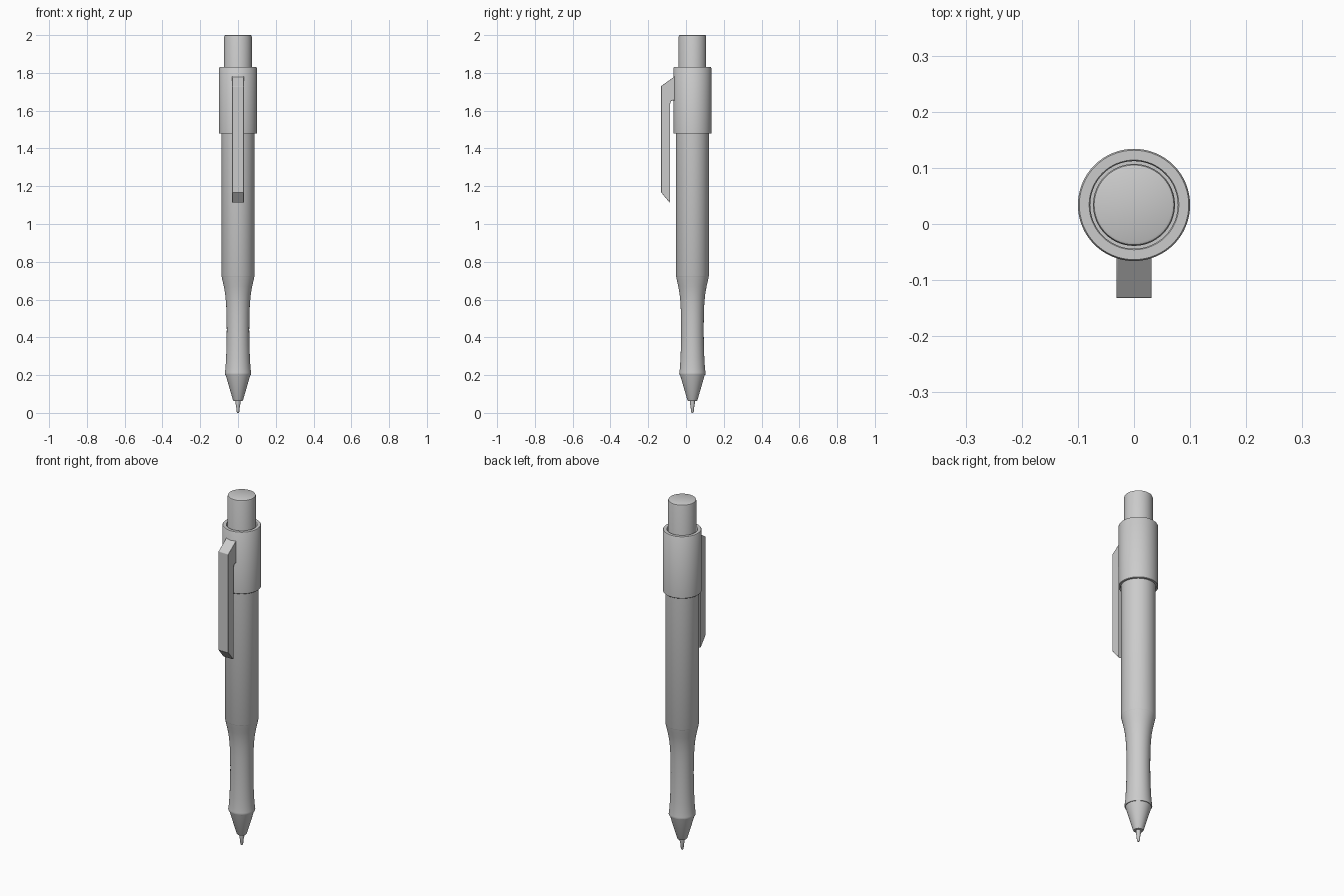
import bpy, bmesh, math

if "Cube" in bpy.data.objects:
    bpy.data.objects.remove(bpy.data.objects["Cube"])

AXIS_Y = 0.034   # pen axis, offset because the clip sticks out in front


def finish(name, bm, angle=35):
    bmesh.ops.recalc_face_normals(bm, faces=bm.faces)
    me = bpy.data.meshes.new(name)
    bm.to_mesh(me)
    bm.free()
    ob = bpy.data.objects.new(name, me)
    bpy.context.collection.objects.link(ob)
    bpy.ops.object.select_all(action='DESELECT')
    ob.select_set(True)
    bpy.context.view_layer.objects.active = ob
    bpy.ops.object.shade_smooth_by_angle(angle=math.radians(angle))
    return ob


def lathe(name, profile, closed=False, n=64):
    """Revolve (radius, z) points round the pen axis."""
    bm = bmesh.new()
    rings = []
    for r, z in profile:
        rings.append([bm.verts.new((r * math.cos(2 * math.pi * i / n),
                                    AXIS_Y + r * math.sin(2 * math.pi * i / n), z))
                      for i in range(n)])
    pairs = list(zip(rings, rings[1:]))
    if closed:
        pairs.append((rings[-1], rings[0]))
    else:
        bm.faces.new(rings[0])
        bm.faces.new(rings[-1])
    for a, b in pairs:
        for i in range(n):
            j = (i + 1) % n
            bm.faces.new((a[i], a[j], b[j], b[i]))
    return finish(name, bm)


# Writing point and nose cone
lathe("writing_point", [(0.004, 0), (0.007, 0.006), (0.010, 0.035), (0.013, 0.05), (0.013, 0.09)])
lathe("nose_cone", [(0.020, 0.063), (0.024, 0.064), (0.027, 0.069), (0.066, 0.203), (0.060, 0.206)])

# Waisted grip
lathe("grip", [(0.064, 0.2), (0.068, 0.201), (0.070, 0.206), (0.069, 0.214), (0.066, 0.24),
               (0.063, 0.29), (0.0605, 0.36), (0.0595, 0.44), (0.0605, 0.52), (0.063, 0.58),
               (0.068, 0.63), (0.075, 0.67), (0.082, 0.70), (0.086, 0.72)])

# Main barrel
lathe("barrel", [(0.086, 0.72), (0.0875, 0.724), (0.0875, 1.55)])

# Upper sleeve with a bore for the button
lathe("sleeve", [(0.089, 1.478), (0.0985, 1.478), (0.1, 1.48), (0.1, 1.826), (0.0975, 1.83),
                 (0.080, 1.83), (0.078, 1.827), (0.078, 1.54), (0.089, 1.54)], closed=True)

# Push button
lathe("push_button", [(0.073, 1.5), (0.073, 1.992), (0.071, 1.998), (0.067, 2.0)])

# Pocket clip: side profile (y, z) extruded across x with softened edges
clip_profile = [(-0.055, 1.785), (-0.132, 1.73), (-0.132, 1.168), (-0.087, 1.113),
                (-0.084, 1.13), (-0.084, 1.635), (-0.080, 1.65), (-0.070, 1.655), (-0.055, 1.655)]
bm = bmesh.new()
face = bm.faces.new([bm.verts.new((-0.0315, y, z)) for y, z in clip_profile])
ext = bmesh.ops.extrude_face_region(bm, geom=[face])
bmesh.ops.translate(bm, vec=(0.063, 0, 0),
                    verts=[v for v in ext["geom"] if isinstance(v, bmesh.types.BMVert)])
clip = finish("pocket_clip", bm, 30)
bevel = clip.modifiers.new("soft_edges", 'BEVEL')
bevel.width = 0.002
bevel.segments = 2
bevel.limit_method = 'ANGLE'
bevel.angle_limit = math.radians(40)
